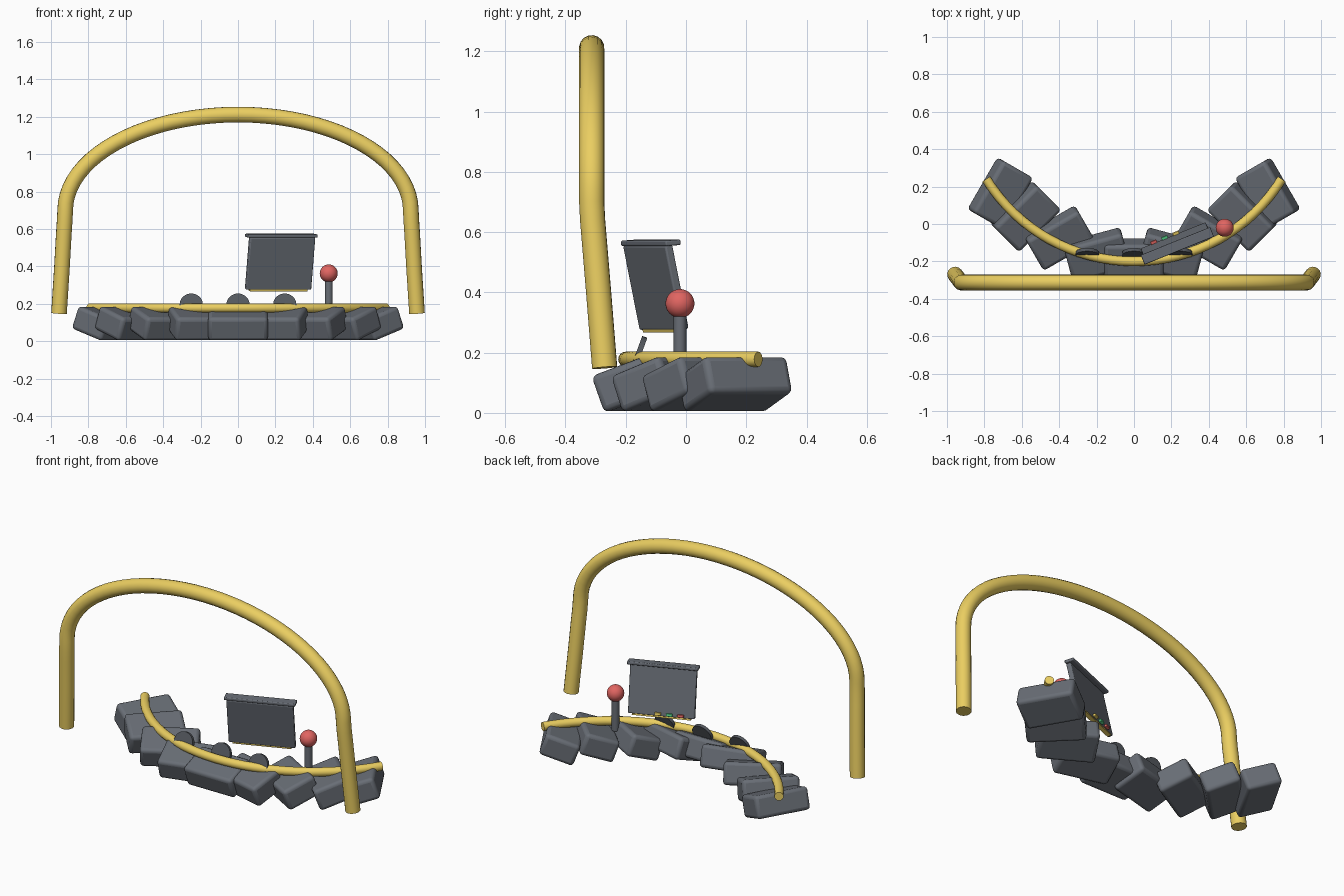
import bpy
from math import sin, cos, radians, pi, asin
from mathutils import Matrix, Vector

if "Cube" in bpy.data.objects:
    bpy.data.objects.remove(bpy.data.objects["Cube"])


def mat(name, r, g, b):
    m = bpy.data.materials.new(name)
    m.diffuse_color = (r, g, b, 1)
    m.use_nodes = True
    m.node_tree.nodes["Principled BSDF"].inputs["Base Color"].default_value = m.diffuse_color
    return m


YELLOW = mat("yellow_paint", 0.83, 0.62, 0.12)
RED = mat("red_plastic", 0.75, 0.13, 0.12)
GREEN = mat("green_plastic", 0.1, 0.65, 0.25)
DARK = mat("dark_plastic", 0.09, 0.1, 0.115)
GREY = mat("grey_plastic", 0.14, 0.155, 0.18)


def finish(ob, name, material, bevel=0.0):
    ob.name = name
    ob.data.materials.append(material)
    if bevel:
        m = ob.modifiers.new("bevel", 'BEVEL')
        m.width = bevel
        m.segments = 3
    bpy.ops.object.select_all(action='DESELECT')
    ob.select_set(True)
    bpy.context.view_layer.objects.active = ob
    bpy.ops.object.shade_smooth_by_angle(angle=radians(35))
    return ob


def box(name, size, matrix, material, bevel=0.0):
    bpy.ops.mesh.primitive_cube_add(size=1)
    ob = bpy.context.object
    ob.data.transform(Matrix.Diagonal((*size, 1)))
    ob.matrix_world = matrix
    return finish(ob, name, material, bevel)


def cylinder(name, r, depth, matrix, material, bevel=0.0):
    bpy.ops.mesh.primitive_cylinder_add(radius=r, depth=depth, vertices=32)
    ob = bpy.context.object
    ob.matrix_world = matrix
    return finish(ob, name, material, bevel)


def tube(name, pts, r, material):
    cu = bpy.data.curves.new(name, 'CURVE')
    cu.dimensions = '3D'
    cu.bevel_depth = r
    cu.bevel_resolution = 6
    cu.use_fill_caps = True
    sp = cu.splines.new('POLY')
    sp.points.add(len(pts) - 1)
    for p, co in zip(sp.points, pts):
        p.co = (*co, 1)
    ob = bpy.data.objects.new(name, cu)
    bpy.context.collection.objects.link(ob)
    bpy.ops.object.select_all(action='DESELECT')
    ob.select_set(True)
    bpy.context.view_layer.objects.active = ob
    bpy.ops.object.convert(target='MESH')
    return finish(bpy.context.object, name, material)


def place(loc, tilt=0.0, turn=0.0):
    return (Matrix.Translation(loc) @ Matrix.Rotation(radians(turn), 4, 'Z')
            @ Matrix.Rotation(radians(tilt), 4, 'X'))


# Console blocks, tilted and fanned out on an arc
box("console_block_centre", (0.32, 0.2, 0.13), place((0, -0.188, 0.095), 20), GREY, 0.02)
for i, (x, y) in enumerate([(0.2, -0.165), (0.4, -0.075), (0.58, 0.04), (0.715, 0.163)], 1):
    for side, s in (("left", -1), ("right", 1)):
        box(f"console_block_{side}_{i}", (0.32, 0.2, 0.13),
            place((s * x, y, 0.095), 20, -s * 15 * i), GREY, 0.02)

# Trim rail along the console
R, end = 0.929, asin(0.79 / 0.929)
arc = [end * (k / 16 - 1) for k in range(33)]
tube("console_rail", [(R * sin(a), -0.2 + R * (1 - cos(a)), 0.178) for a in arc], 0.025, YELLOW)

# Overhead roll bar
leg = [(0.957, -0.27, 0.15), (0.941, -0.29, 0.4), (0.931, -0.305, 0.58), (0.927, -0.31, 0.64)]
arch = [(0.924 * cos(pi * k / 40), -0.313, 0.7 + 0.512 * sin(pi * k / 40)) for k in range(41)]
tube("roll_bar", leg + arch + [(-x, y, z) for x, y, z in reversed(leg)], 0.042, YELLOW)

# Gauges
for i, x in enumerate((-0.25, 0, 0.25), 1):
    cylinder(f"gauge_{i}", 0.062, 0.018, place((x, -0.158, 0.194), 70), DARK)

# Display screen with visor, lower strip and buttons
screen = place((0.225, -0.1, 0.417), 12, 22)
box("screen", (0.375, 0.028, 0.285), screen, GREY, 0.006)
box("screen_visor", (0.4, 0.055, 0.018),
    screen @ place((0, 0.013, 0.148), -8), GREY, 0.005)
box("screen_strip", (0.33, 0.022, 0.012), screen @ place((0, 0, -0.145)), YELLOW)
for name, x, m in (("red", -0.11, RED), ("green", -0.047, GREEN), ("yellow", 0.018, YELLOW)):
    box(f"{name}_button", (0.035, 0.018, 0.016), screen @ place((x, 0.02, -0.13)), m, 0.003)

# Control lever
cylinder("lever_stem", 0.021, 0.2, place((0.485, -0.02, 0.24)), GREY)
bpy.ops.mesh.primitive_uv_sphere_add(radius=0.048, segments=32, ring_count=16,
                                     location=(0.485, -0.02, 0.363))
finish(bpy.context.object, "lever_knob", RED)
